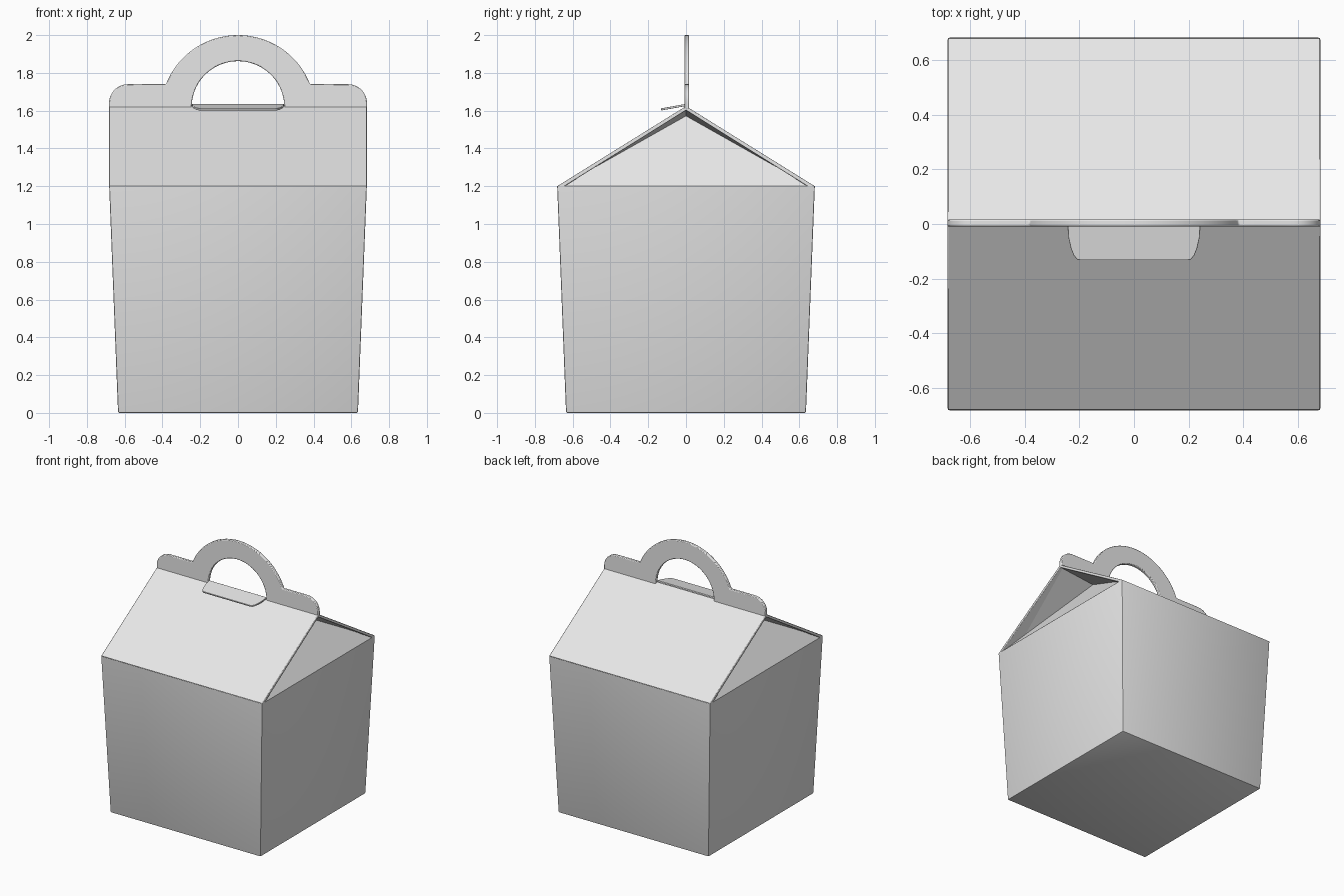
import bpy, bmesh, math
from mathutils import Vector

if "Cube" in bpy.data.objects:
    bpy.data.objects.remove(bpy.data.objects["Cube"])

card = bpy.data.materials.new("white_card")
card.diffuse_color = (0.8, 0.8, 0.8, 1)
card.use_nodes = True
card.node_tree.nodes["Principled BSDF"].inputs["Base Color"].default_value = card.diffuse_color


def finish(name, bm, bevel=0.0):
    me = bpy.data.meshes.new(name)
    bm.to_mesh(me)
    bm.free()
    me.materials.append(card)
    ob = bpy.data.objects.new(name, me)
    bpy.context.collection.objects.link(ob)
    if bevel:
        m = ob.modifiers.new("soft_edges", 'BEVEL')
        m.width, m.segments, m.limit_method = bevel, 2, 'ANGLE'
        m.angle_limit = math.radians(35)
    bpy.ops.object.select_all(action='DESELECT')
    ob.select_set(True)
    bpy.context.view_layer.objects.active = ob
    bpy.ops.object.shade_smooth_by_angle(angle=math.radians(30))
    return ob


def prism(name, outline, offset, bevel=0.0):
    """Flat outline pushed along an offset to make a solid plate."""
    bm = bmesh.new()
    face = bm.faces.new([bm.verts.new(p) for p in outline])
    ext = bmesh.ops.extrude_face_region(bm, geom=[face], use_keep_orig=True)
    moved = [g for g in ext["geom"] if isinstance(g, bmesh.types.BMVert)]
    bmesh.ops.translate(bm, verts=moved, vec=Vector(offset))
    bmesh.ops.recalc_face_normals(bm, faces=bm.faces)
    return finish(name, bm, bevel)


def arc(cx, cz, rx, rz, a0, a1, n):
    return [(cx + rx * math.cos(math.radians(a0 + (a1 - a0) * i / n)),
             cz + rz * math.sin(math.radians(a0 + (a1 - a0) * i / n)))
            for i in range(n + 1)]


# tapered box body, open at the top
signs = [(-1, -1), (1, -1), (1, 1), (-1, 1)]
bm = bmesh.new()
low = [bm.verts.new((0.635 * x, 0.635 * y, 0)) for x, y in signs]
high = [bm.verts.new((0.682 * x, 0.682 * y, 1.2)) for x, y in signs]
bm.faces.new(low[::-1])
for i in range(4):
    j = (i + 1) % 4
    bm.faces.new((low[i], low[j], high[j], high[i]))
folds = [e for e in bm.edges if not e.is_boundary]
bmesh.ops.bevel(bm, geom=folds, offset=0.007, segments=2, profile=0.5, affect='EDGES')
finish("box_body", bm)

# folded roof panels
roof = [(-0.682, 1.2), (0, 1.624), (0.682, 1.2), (0.655, 1.192), (0, 1.602), (-0.655, 1.192)]
prism("roof_panels", [(-0.682, y, z) for y, z in roof], (1.364, 0, 0), 0.004)

# gable ends folded inwards: one sloping triangle and two tucked flaps each
for s, side in ((1, "right"), (-1, "left")):
    bm = bmesh.new()
    a = bm.verts.new((s * 0.679, -0.665, 1.197))
    b = bm.verts.new((s * 0.679, 0.665, 1.197))
    p = bm.verts.new((s * 0.38, 0, 1.572))
    r = bm.verts.new((s * 0.678, 0, 1.604))
    for tri in ((a, b, p), (a, p, r), (p, b, r)):
        bm.faces.new(tri if s > 0 else tri[::-1])
    finish(side + "_gable_fold", bm)

# handle plate: rounded shoulders, outer arch and hand hole
half = [(0.683, 1.606)] + arc(0.583, 1.64, 0.1, 0.1, 0, 90, 8)
a0 = math.degrees(math.asin(0.15 / 0.41))
outer = arc(0, 1.59, 0.41, 0.41, a0, 180 - a0, 40)
left = [(-x, z) for x, z in reversed(half)]
hole = [(-0.245, 1.606)] + arc(0, 1.62, 0.245, 0.242, 180, 0, 40) + [(0.245, 1.606)]
prism("handle", [(x, -0.009, z) for x, z in half + outer + left + hole],
      (0, 0.025, 0), 0.005)

# tab cut from the hand hole and folded forwards
edge = [(0.243, 0.0), (0.24, -0.05), (0.231, -0.09), (0.221, -0.115), (0.208, -0.13), (0.195, -0.133)]
edge += [(-x, y) for x, y in reversed(edge)]
prism("folded_tab", [(x, y, 1.636 + 0.18 * y) for x, y in edge], (0, 0.002, -0.011), 0.002)
